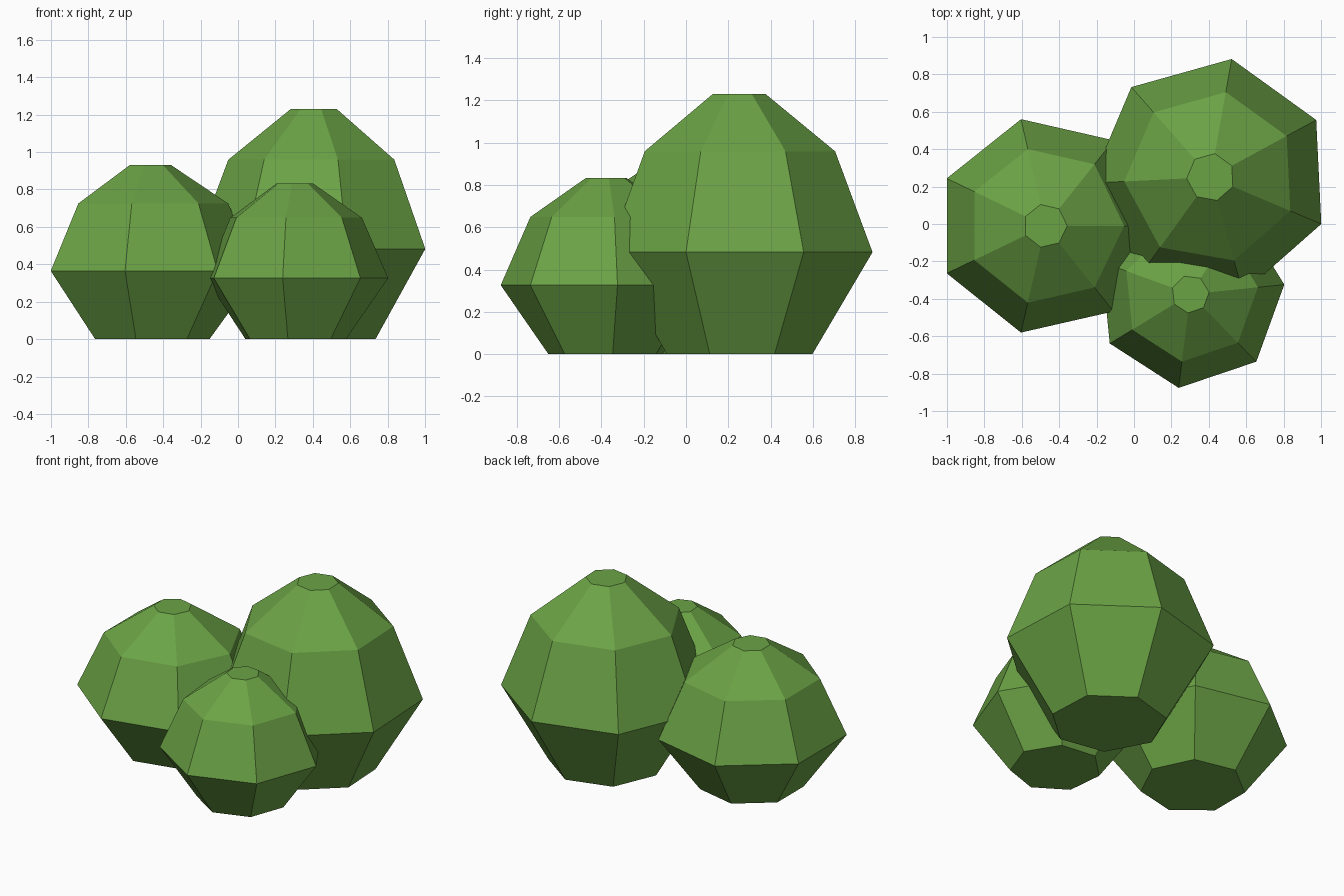
import bpy, bmesh, math

if "Cube" in bpy.data.objects:
    bpy.data.objects.remove(bpy.data.objects["Cube"])

# One leaf green for the whole bush
green = bpy.data.materials.new("leaf green")
green.diffuse_color = (0.147, 0.366, 0.06, 1)
green.use_nodes = True
green.node_tree.nodes["Principled BSDF"].inputs["Base Color"].default_value = green.diffuse_color

# Shared clump profile: (radius fraction, height fraction)
PROFILE = [(0.55, 0.0), (1.0, 0.392), (0.72, 0.78), (0.2, 1.0)]
SIDES = 7


def clump(name, x, y, radius, height, turn):
    """Seven-sided faceted leaf clump, closed at top and bottom."""
    bm = bmesh.new()
    rings = []
    for r, h in PROFILE:
        ring = []
        for i in range(SIDES):
            a = math.radians(turn) + math.tau * i / SIDES
            ring.append(bm.verts.new((r * radius * math.cos(a),
                                      r * radius * math.sin(a), h * height)))
        rings.append(ring)
    for low, high in zip(rings, rings[1:]):
        for i in range(SIDES):
            j = (i + 1) % SIDES
            bm.faces.new((low[i], low[j], high[j], high[i]))
    bm.faces.new(rings[0][::-1])
    bm.faces.new(rings[-1])
    mesh = bpy.data.meshes.new(name)
    bm.to_mesh(mesh)
    bm.free()
    mesh.materials.append(green)
    obj = bpy.data.objects.new(name, mesh)
    obj.location = (x, y, 0)
    bpy.context.collection.objects.link(obj)


# Three overlapping clumps
clump("left_clump", -0.474, -0.01, 0.585, 0.93, 0)
clump("back_clump", 0.41, 0.25, 0.642, 1.23, 28.5)
clump("front_clump", 0.301, -0.375, 0.505, 0.832, 5.8)
